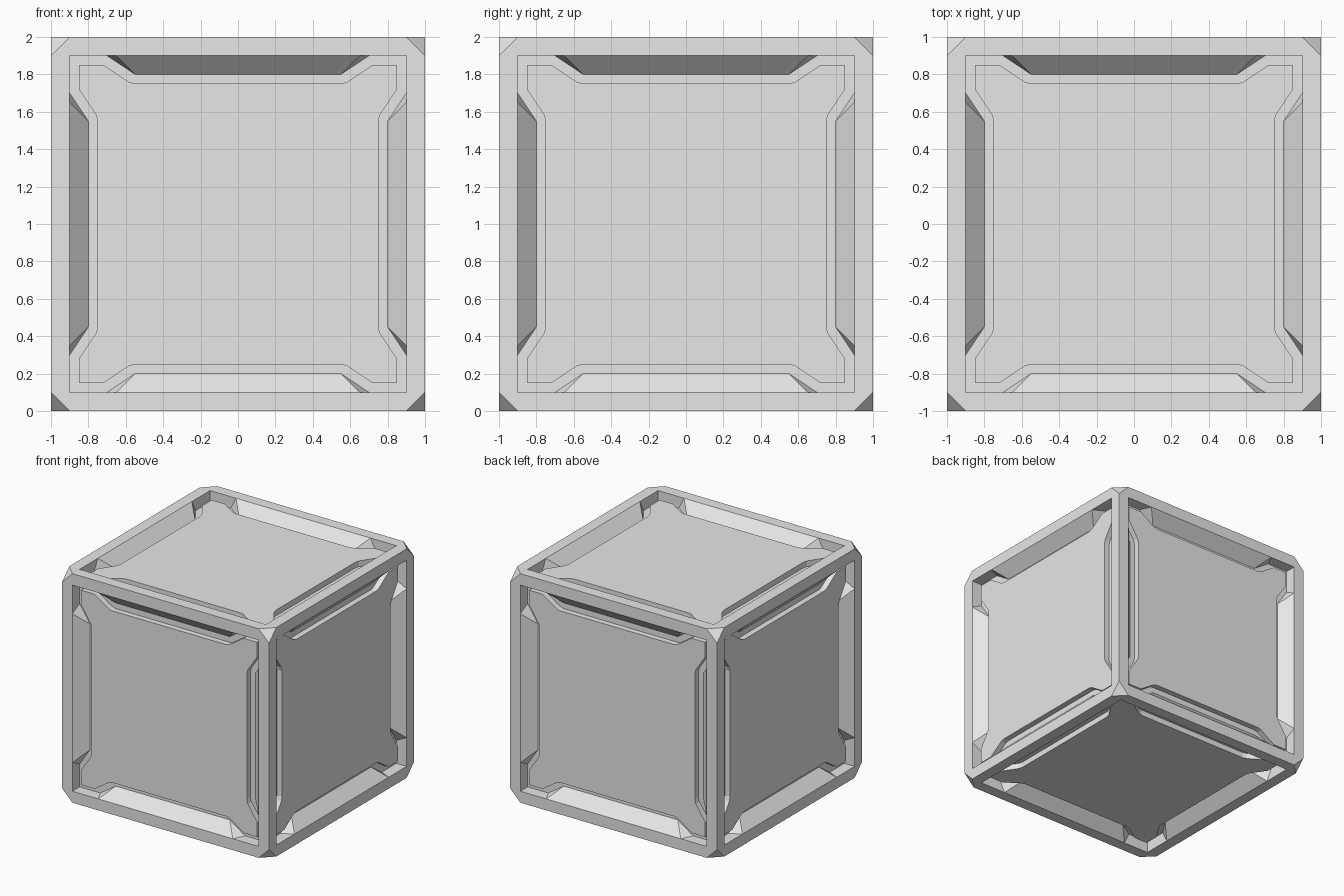
import bpy
import bmesh
from math import pi
from mathutils import Matrix, Vector

cube = bpy.data.objects.get("Cube")
if cube:
    bpy.data.objects.remove(cube, do_unlink=True)

grey = bpy.data.materials.new("light_grey")
grey.use_nodes = True
grey.diffuse_color = (0.8, 0.8, 0.8, 1)
grey.node_tree.nodes["Principled BSDF"].inputs["Base Color"].default_value = (0.8, 0.8, 0.8, 1)

OUTER, INNER = 1.0, 0.9      # half sizes of the frame and of the core
PLATE_TOP = 0.95             # height of the raised plates
LIFT = Matrix.Translation((0, 0, 1))

# Six sides of the crate, each with four quarter turns
SIDES = [Matrix.Rotation(k * pi / 2, 4, 'X') for k in range(4)]
SIDES += [Matrix.Rotation(s * pi / 2, 4, 'Y') for s in (-1, 1)]
TURNS = [Matrix.Rotation(k * pi / 2, 4, 'Z') for k in range(4)]


def add_face(bm, matrix, points):
    return bm.faces.new([bm.verts.new(matrix @ Vector(p)) for p in points])


def finish(bm, name):
    bmesh.ops.remove_doubles(bm, verts=bm.verts, dist=0.0005)
    bmesh.ops.holes_fill(bm, edges=bm.edges, sides=3)
    bmesh.ops.recalc_face_normals(bm, faces=bm.faces)
    bmesh.ops.transform(bm, matrix=LIFT, verts=bm.verts)
    mesh = bpy.data.meshes.new(name)
    bm.to_mesh(mesh)
    bm.free()
    mesh.materials.append(grey)
    obj = bpy.data.objects.new(name, mesh)
    bpy.context.collection.objects.link(obj)
    return obj


# Core box behind the frame
bm = bmesh.new()
bmesh.ops.create_cube(bm, size=2 * INNER)
finish(bm, "core")

# Edge frame: rail face, corner face and inner wall; the cut corners are filled
bm = bmesh.new()
o, i = OUTER, INNER
for side in SIDES:
    for turn in TURNS:
        m = side @ turn
        add_face(bm, m, [(o, -i, o), (o, i, o), (i, i, o), (i, -i, o)])
        add_face(bm, m, [(o, i, o), (i, o, o), (i, i, o)])
        add_face(bm, m, [(i, -i, o), (i, i, o), (i, i, i), (i, -i, i)])
finish(bm, "edge_frame")

# Sloped wedges joining the rails to the sides
bm = bmesh.new()
for side in SIDES:
    for turn in TURNS:
        m = side @ turn
        toe_l, toe_r = (0.8, -0.55, i), (0.8, 0.55, i)
        heel_l, heel_r = (i, -0.7, i), (i, 0.7, i)
        top_l, top_r = (i, -0.65, o), (i, 0.65, o)
        for points in ([toe_l, top_l, top_r, toe_r], [toe_l, heel_l, top_l],
                       [toe_r, top_r, heel_r], [heel_l, heel_r, top_r, top_l],
                       [toe_l, toe_r, heel_r, heel_l]):
            add_face(bm, m, points)
finish(bm, "rail_wedges")

# Raised plates with a notch along each edge
half_notch = [(0.75, 0.55), (0.76, 0.585), (0.85, 0.72)]
quarter = [(x, -y) for x, y in reversed(half_notch)] + half_notch + [(0.85, 0.85)]
outline = [turn @ Vector((x, y, PLATE_TOP)) for turn in TURNS for x, y in quarter]
bm = bmesh.new()
for side in SIDES:
    top = add_face(bm, side, outline)
    base = bmesh.ops.extrude_face_region(bm, geom=[top], use_keep_orig=True)
    down = side.to_3x3() @ Vector((0, 0, INNER - PLATE_TOP))
    bmesh.ops.translate(bm, vec=down, verts=[v for v in base["geom"] if isinstance(v, bmesh.types.BMVert)])
finish(bm, "side_plates")
